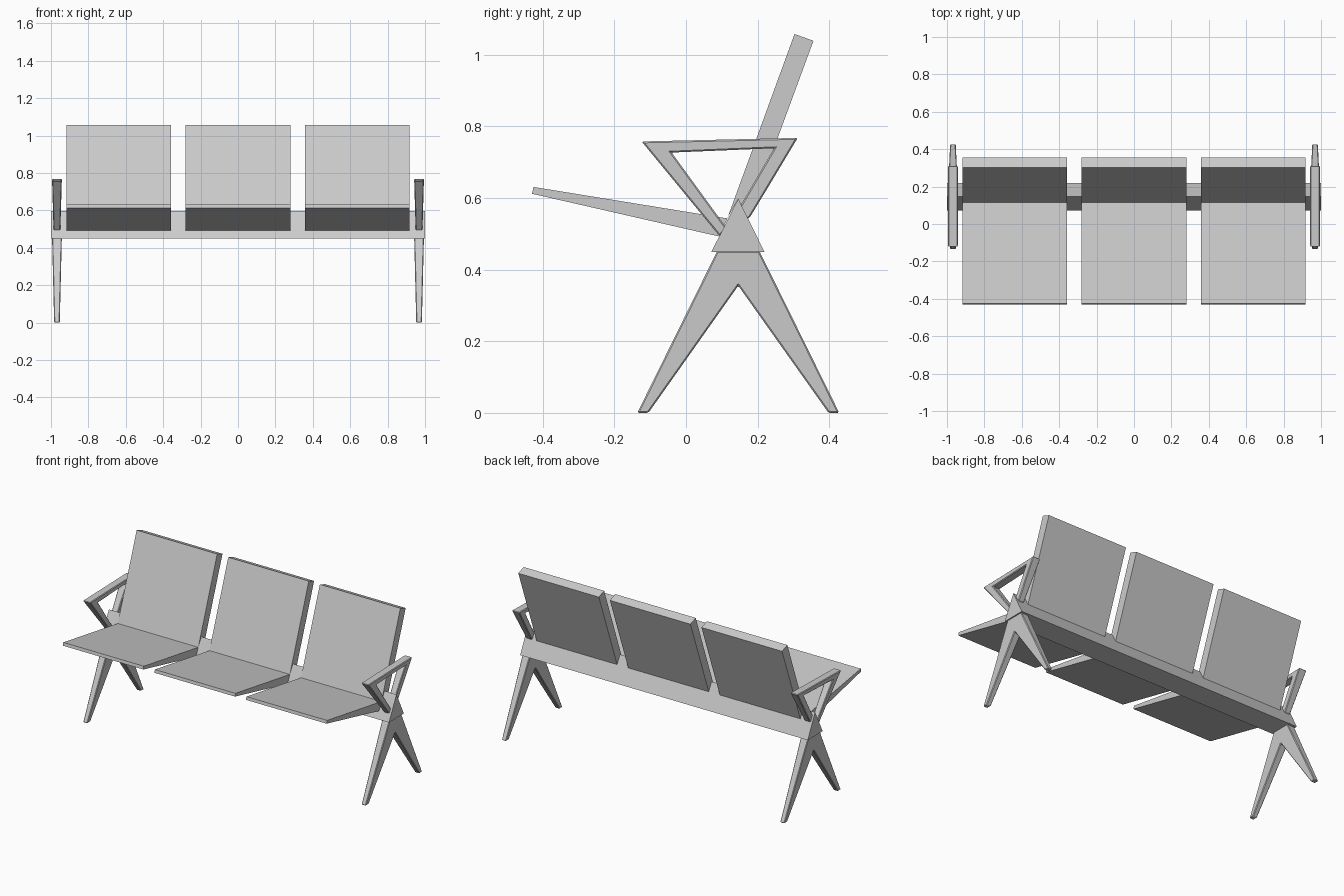
import bpy, bmesh

if "Cube" in bpy.data.objects:
    bpy.data.objects.remove(bpy.data.objects["Cube"])


def extrude_profile(name, profile, x, half, bevel=0.0):
    """Extrude a (y, z) profile along x; half(z) gives the half thickness."""
    bm = bmesh.new()
    left = [bm.verts.new((x - half(z), y, z)) for y, z in profile]
    right = [bm.verts.new((x + half(z), y, z)) for y, z in profile]
    bm.faces.new(left)
    bm.faces.new(right[::-1])
    n = len(profile)
    for i in range(n):
        j = (i + 1) % n
        bm.faces.new((left[j], left[i], right[i], right[j]))
    bmesh.ops.recalc_face_normals(bm, faces=bm.faces[:])
    mesh = bpy.data.meshes.new(name)
    bm.to_mesh(mesh)
    bm.free()
    obj = bpy.data.objects.new(name, mesh)
    bpy.context.collection.objects.link(obj)
    if bevel:
        mod = obj.modifiers.new("edge_chamfer", 'BEVEL')
        mod.width = bevel
        mod.segments = 1
        mod.limit_method = 'ANGLE'
    return obj


# Triangular beam carrying everything
beam = [(0.071, 0.45), (0.219, 0.45), (0.146, 0.598)]
extrude_profile("beam", beam, 0, lambda z: 1.0)

# Three seats and backrests, cut to sit on the beam faces
seat = [(-0.43, 0.612), (-0.426, 0.631), (0.116, 0.543), (0.091, 0.493)]
back = [(0.303, 1.058), (0.356, 1.039), (0.174, 0.545),
        (0.146, 0.598), (0.116, 0.545)]
for i, x in enumerate((-0.637, 0, 0.637), 1):
    extrude_profile(f"seat_{i}", seat, x, lambda z: 0.28)
    extrude_profile(f"backrest_{i}", back, x, lambda z: 0.28)

# Forked legs and open armrests at both ends, thinner toward their tips
leg = [(-0.136, 0), (-0.105, 0), (0.146, 0.355), (0.398, 0), (0.428, 0),
       (0.205, 0.452), (0.087, 0.452)]
arm = [(-0.124, 0.758), (0.312, 0.768), (0.178, 0.545), (0.164, 0.54),
       (0.150, 0.575), (0.246, 0.739), (-0.04, 0.727), (0.112, 0.518),
       (0.095, 0.492)]
for side, x in (("left", -0.968), ("right", 0.968)):
    extrude_profile(f"leg_{side}", leg, x,
                    lambda z: 0.015 + 0.011 * z / 0.45, 0.004)
    extrude_profile(f"armrest_{side}", arm, x,
                    lambda z: 0.018 + 0.008 * (z - 0.49) / 0.27, 0.004)
